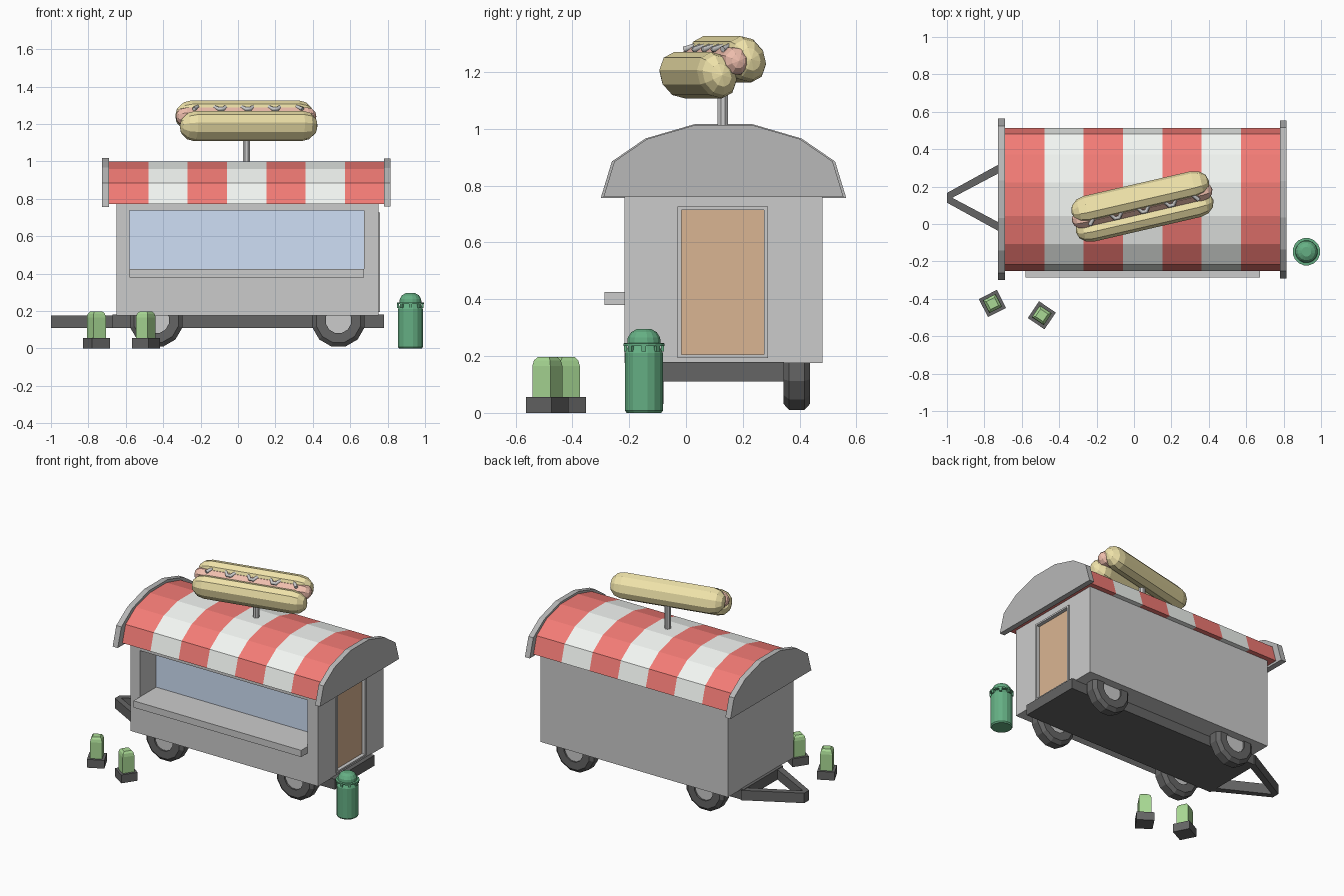
import bpy, bmesh
from math import pi, sin, cos, radians
from mathutils import Matrix, Vector

if "Cube" in bpy.data.objects:
    bpy.data.objects.remove(bpy.data.objects["Cube"])

T, R = Matrix.Translation, Matrix.Rotation


def mat(name, r, g, b):
    m = bpy.data.materials.new(name)
    m.diffuse_color = (r, g, b, 1)
    m.use_nodes = True
    m.node_tree.nodes["Principled BSDF"].inputs["Base Color"].default_value = m.diffuse_color
    return m


RED = mat("red", .9, .2, .18)
WHITE = mat("white", .9, .93, .9)
BLUE = mat("blue", .62, .74, .92)
BROWN = mat("brown", .7, .46, .29)
BLACK = mat("black", .13, .13, .13)
DARK = mat("dark_grey", .48, .48, .48)
BUN = mat("bun", .87, .77, .4)
MEAT = mat("meat", .87, .52, .42)
BIN = mat("bin_green", .13, .43, .23)
LEAF = mat("leaf_green", .4, .7, .3)


def finish(name, bm, mats=(), xf=None):
    bmesh.ops.remove_doubles(bm, verts=bm.verts, dist=1e-5)
    bmesh.ops.recalc_face_normals(bm, faces=bm.faces)
    if xf:
        bm.transform(xf)
    me = bpy.data.meshes.new(name)
    bm.to_mesh(me)
    bm.free()
    for m in mats:
        me.materials.append(m)
    ob = bpy.data.objects.new(name, me)
    bpy.context.collection.objects.link(ob)
    return ob


def box(name, x, y, z, m=None, xf=None):
    """Box from (min, max) pairs."""
    bm = bmesh.new()
    bmesh.ops.create_cube(bm, size=1)
    for v in bm.verts:
        v.co = [p[0] + (c + .5) * (p[1] - p[0]) for c, p in zip(v.co, (x, y, z))]
    return finish(name, bm, [m] if m else [], xf)


def prism(name, pts, stations, place, mats=()):
    """Sweep a 2D outline through stations; bands cycle through the materials."""
    bm = bmesh.new()
    rings = [[bm.verts.new(place(a, b, s)) for a, b in pts] for s in stations]
    n = len(pts)
    for k in range(len(rings) - 1):
        for i in range(n):
            j = (i + 1) % n
            f = bm.faces.new((rings[k][i], rings[k][j], rings[k + 1][j], rings[k + 1][i]))
            f.material_index = k % max(1, len(mats))
    bm.faces.new(rings[0])
    bm.faces.new(rings[-1])
    return finish(name, bm, mats)


def lathe(name, prof, sides, m=None, xf=None, closed=False):
    """Spin (radius, height) points about z."""
    bm = bmesh.new()
    rings = [[bm.verts.new((r * cos((i + .5) * 2 * pi / sides), r * sin((i + .5) * 2 * pi / sides), z))
              for i in range(sides)] for r, z in prof]
    pairs = list(zip(rings, rings[1:])) + ([(rings[-1], rings[0])] if closed else [])
    for a, b in pairs:
        for i in range(sides):
            j = (i + 1) % sides
            bm.faces.new((a[i], a[j], b[j], b[i]))
    if not closed:
        for ring, p in ((rings[0], prof[0]), (rings[-1], prof[-1])):
            if p[0] > 1e-6:
                bm.faces.new(ring)
    bmesh.ops.dissolve_degenerate(bm, dist=1e-6, edges=bm.edges)
    return finish(name, bm, [m] if m else [], xf)


def capsule(name, r, half, sides, m, xf):
    cap = [(r * sin(a), half + r * cos(a)) for a in (0, pi / 6, pi / 3, pi / 2)]
    return lathe(name, cap + [(p, -z) for p, z in reversed(cap)], sides, m, xf @ R(pi / 2, 4, 'Y'))


def cut(ob, cutter):
    md = ob.modifiers.new("opening", 'BOOLEAN')
    md.operation, md.object, md.solver = 'DIFFERENCE', cutter, 'EXACT'
    cutter.hide_render = True
    cutter.hide_viewport = True


CX, CY = .05, .132    # middle of the trailer

# Body with serving window and door openings
body = box("trailer_body", (-.65, .75), (CY - .349, CY + .349), (.176, .8))
window_cut = box("window_cutter", (-.58, .673), (-.4, -.04), (.425, .737))
door_cut = box("door_cutter", (.73, .9), (-.015, .275), (.205, .715))
cut(body, window_cut)
cut(body, door_cut)
box("window_pane", (-.58, .673), (-.045, -.035), (.425, .737), BLUE)
box("serving_counter", (-.58, .673), (-.287, -.21), (.38, .425))
door_frame = box("door_frame", (.74, .758), (-.03, .288), (.194, .726))
cut(door_frame, door_cut)
box("door", (.722, .734), (-.015, .275), (.205, .715), BROWN)

# Striped roof and its end plates
def along_x(a, b, s):
    return (s, CY + a, b)


def arch(half):
    return half + [(-a, b) for a, b in reversed(half)]


roof = arch([(-.382, .772), (-.348, .885), (-.24, .96), (-.09, 1.0)])
prism("striped_roof", roof, [-.69 + 1.472 * i / 7 for i in range(8)], along_x, [RED, WHITE])
plate = [(-.432, .757), (-.393, .885), (-.275, .966), (-.1, 1.017)]
for name, x0, x1, k in (("left", -.727, -.689, 1), ("right", .78, .816, .978)):
    pts = arch([(a * k, .887 + (b - .887) * k) for a, b in plate])
    prism(name + "_roof_end", pts, (x0, x1), along_x, [DARK])

# Chassis and tow bar
box("chassis", (-.67, .78), (CY - .213, CY + .213), (.11, .18), BLACK)
for name, s in (("front", -1), ("back", 1)):
    beam = [(-.66, .213), (-1, .026), (-1, 0), (-.972, 0), (-.66, .165)]
    prism(name + "_tow_beam", beam, (.11, .177),
          lambda a, b, z, s=s: (a, CY + .008 + s * b, z), [BLACK])

# Wheels
tyre = [(.07, -.047), (.122, -.047), (.145, -.027), (.145, .027), (.122, .047), (.07, .047)]
hub = [(.072, -.036), (.072, .036)]
for side, y in (("front", CY - .258), ("back", CY + .258)):
    for end, x in (("left", CX - .487), ("right", CX + .487)):
        xf = T((x, y, .15)) @ R(pi / 2, 4, 'X')
        lathe(f"{side}_{end}_tyre", tyre, 12, BLACK, xf, closed=True)
        lathe(f"{side}_{end}_hub", hub, 12, None, xf)

# Rooftop hot dog sign
lathe("sign_pole", [(.02, .99), (.02, 1.19)], 8, None, T((.045, .13, 0)))
sign = T((.045, .094, 1.217)) @ R(radians(13), 4, 'Z')
tilt = sign @ R(radians(28), 4, 'X')
for name, v in (("front_bun", -.06), ("back_bun", .06)):
    capsule(name, .085, .293, 10, BUN, tilt @ T((0, v, 0)) @ Matrix.Diagonal((1, .8, 1, 1)))
capsule("sausage", .052, .333, 8, MEAT, sign @ T((0, .006, .022)))

# Zigzag sauce line
cu = bpy.data.curves.new("sauce", 'CURVE')
cu.dimensions = '3D'
cu.bevel_depth, cu.bevel_resolution = .011, 1
cu.use_fill_caps = True
sp = cu.splines.new('POLY')
path = []
for i in range(9):
    s = 1 if i % 2 else -1
    u = -.295 + i * .0745
    if 0 < i < 8:
        path += [(u - .012, s * .038, s), (u + .012, s * .038, s)]
    else:
        path.append((u, s * .042, s))
sp.points.add(len(path) - 1)
for p, (u, v, s) in zip(sp.points, path):
    p.co = (*(sign @ Vector((u, v + .008, .077 + s * .014))), 1)
bpy.context.collection.objects.link(bpy.data.objects.new("sauce", cu))

# Litter bin with raised lid
at = T((.922, -.148, 0))
lathe("bin_body", [(.062, 0), (.068, .008), (.068, .21), (.062, .222), (.055, .236)], 16, BIN, at)
lathe("bin_lid", [(.074, .236), (.074, .245), (.06, .246), (.058, .265), (.046, .284), (.026, .295)], 16, BIN, at)
for i in range(8):
    box(f"lid_post_{i + 1}", (.06, .071), (-.008, .008), (.217, .238), BIN, at @ R(i * pi / 4, 4, 'Z'))

# Planters with clipped shrubs
for i, (x, y, a) in enumerate(((-.757, -.425, 27), (-.493, -.488, -34))):
    at = T((x, y, 0)) @ R(radians(a), 4, 'Z')
    box(f"planter_{i + 1}", (-.054, .054), (-.054, .054), (0, .056), BLACK, at)
    lathe(f"shrub_{i + 1}", [(.054, .05), (.054, .165), (.048, .185), (.034, .197)], 4, LEAF, at)
